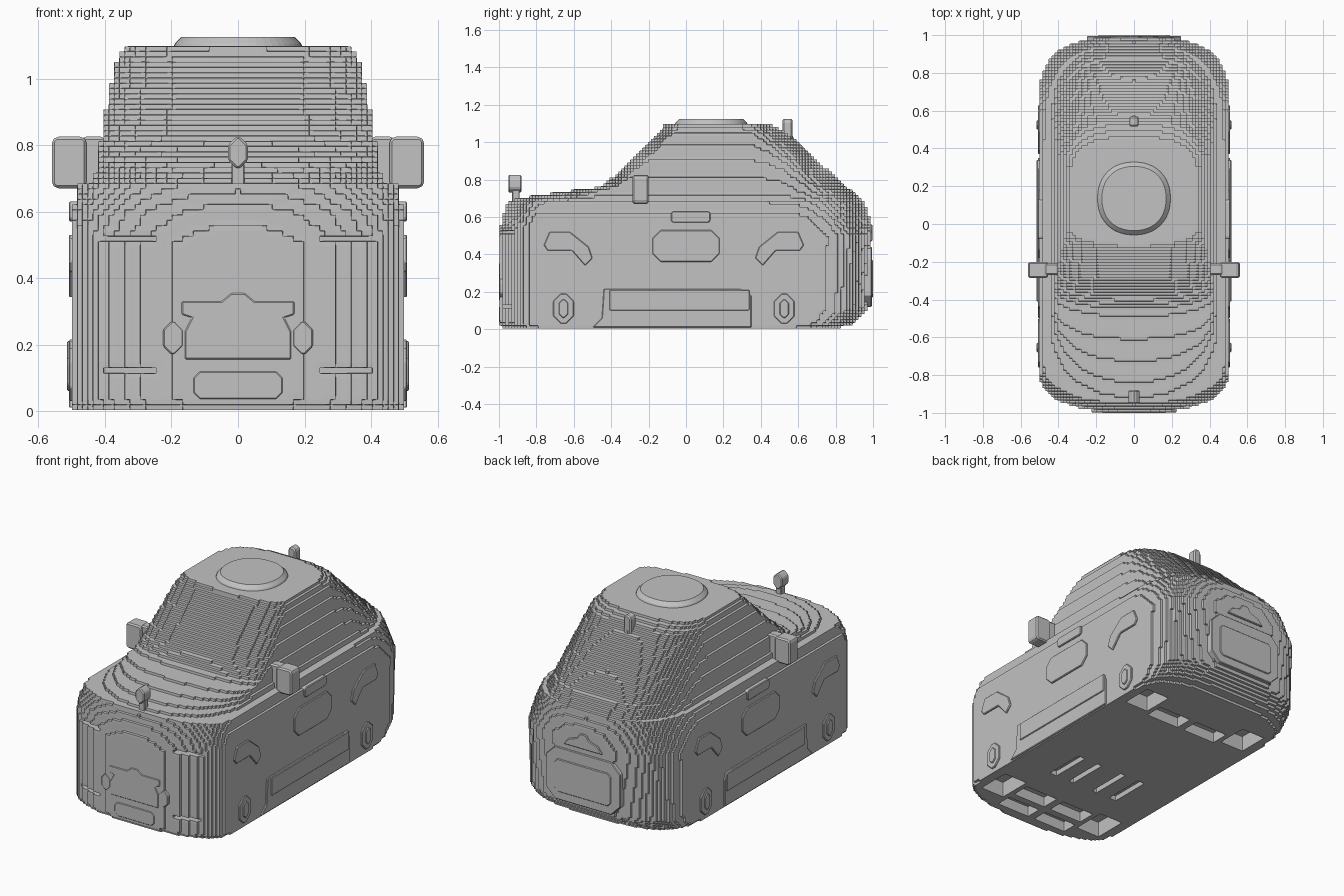
import bpy, bmesh, math

cube = bpy.data.objects.get("Cube")
if cube:
    bpy.data.objects.remove(cube)

grey = bpy.data.materials.new("plain grey")
grey.use_nodes = True
COLOUR = (.54, .54, .54, 1)
grey.diffuse_color = COLOUR
grey.node_tree.nodes["Principled BSDF"].inputs["Base Color"].default_value = COLOUR


def finish(name, bm):
    bmesh.ops.recalc_face_normals(bm, faces=bm.faces)
    mesh = bpy.data.meshes.new(name)
    bm.to_mesh(mesh)
    bm.free()
    mesh.materials.append(grey)
    ob = bpy.data.objects.new(name, mesh)
    bpy.context.scene.collection.objects.link(ob)
    return ob


def mirror(ob):
    ob.modifiers.new("Mirror", 'MIRROR')


def arc(centre, depth, width, roundness, count=24):
    """Half of a rounded outline, running from +x to -x; a negative depth faces the front."""
    points = []
    for i in range(count + 1):
        angle = math.pi * i / count
        c, s = math.cos(angle), max(math.sin(angle), 0)
        x = math.copysign(abs(c) ** (2 / roundness), c) * width
        points.append((x, centre + depth * s ** (2 / roundness)))
    return points


def loft(name, rings, front_round, back_round):
    """Stack rounded outlines: height, half width, front, back, front depth, back depth."""
    bm = bmesh.new()
    loops = []
    for z, width, front, back, front_depth, back_depth in rings:
        outline = arc(back - back_depth, back_depth, width, back_round)
        outline += arc(front + front_depth, -front_depth, width, front_round)[::-1]
        loops.append([bm.verts.new((x, y, z)) for x, y in outline])
    for lower, upper in zip(loops, loops[1:]):
        for i in range(len(lower)):
            j = (i + 1) % len(lower)
            bm.faces.new((lower[i], lower[j], upper[j], upper[i]))
    bm.faces.new(loops[0][::-1])
    bm.faces.new(loops[-1])
    return finish(name, bm)


def prism(name, outline, facing, start, end, bevel=.004):
    """Extrude an outline along x (side) or y (front, back)."""
    bm = bmesh.new()
    low, high = ([bm.verts.new((d, a, b) if facing == "side" else (a, d, b)) for a, b in outline]
                 for d in (start, end))
    for i in range(len(outline)):
        j = (i + 1) % len(outline)
        bm.faces.new((low[i], low[j], high[j], high[i]))
    bm.faces.new(low)
    bm.faces.new(high)
    ob = finish(name, bm)
    if bevel:
        mod = ob.modifiers.new("Bevel", 'BEVEL')
        mod.width, mod.segments = bevel, 1
    return ob


def octagon(left, right, bottom, top, cut):
    return [(left + cut, bottom), (right - cut, bottom), (right, bottom + cut), (right, top - cut),
            (right - cut, top), (left + cut, top), (left, top - cut), (left, bottom + cut)]


def symmetric(half):
    """Complete an outline whose right half is given from bottom to top."""
    return half + [(-x, z) for x, z in reversed(half)]


# Body and cabin as one stepped shell: height, half width, front, back for each zone
lower_body = [(0, .49, -.97, .8), (.03, .5, -1, .9), (.1, .5, -1, .97), (.5, .5, -1, .99),
              (.6, .5, -.98, .98), (.68, .475, -.95, .95)]
bonnet = [(.69, .44, -.93, .94), (.71, .43, -.83, .92)]
cowl = [(.735, .42, -.65, .9)]
cabin = [(.76, .42, -.46, .86), (.83, .41, -.37, .78), (1.05, .37, -.15, .54), (1.1, .33, -.11, .44)]
rings = []
for zone, front_depth in ((lower_body, .2), (bonnet, .4), (cowl, .2), (cabin, .1)):
    for z, width, front, back in zone:
        back_depth = back * (.36 if z < .55 else .53)
        rings.append((z, width, front, back, front_depth, back_depth))
body = loft("body", rings, 2.3, 3)


def cut_opening(x0, x1, y0, y1, z0, z1):
    """Cut a box out of both halves of the body."""
    outline = [(x0, z0), (x1, z0), (x1, z1), (x0, z1)]
    for side in (1, -1):
        cutter = prism("opening_cutter", [(side * x, z) for x, z in outline], "front", y0, y1, 0)
        cutter.hide_render = True
        cutter.hide_set(True)
        mod = body.modifiers.new("Opening", 'BOOLEAN')
        mod.operation, mod.object = 'DIFFERENCE', cutter


# Wheel wells and bays in the underside, slits beside the grille
for y in (-.73, .54):
    cut_opening(.27, .44, y - .1, y + .1, -.1, .1)
for y in (-.87, -.72, .47):
    cut_opening(.03, .24, y - .05, y + .05, -.1, .07)
for x in (.07, .2):
    cut_opening(x, x + .04, -.45, -.2, -.1, .03)
for z in (.125, .515):
    cut_opening(.24, .4, -1.1, -.92, z - .01, z + .01)
steps = body.modifiers.new("Steps", 'REMESH')
steps.mode, steps.octree_depth, steps.scale = 'BLOCKS', 7, .98
soften = body.modifiers.new("Chamfered steps", 'SMOOTH')
soften.factor, soften.iterations = .35, 1

# Raised roof disc
roof_centre = .135
loft("roof_disc", [(z, r, roof_centre - r, roof_centre + r, r, r)
                   for z, r in ((1.08, .2), (1.105, .19), (1.125, .17))], 2.2, 2.2)

# Side panels, mirrored to both flanks
INNER, OUTER, PROUD = .48, .509, .515
crescent = [(-.76, .45), (-.73, .52), (-.62, .52), (-.52, .44),
            (-.5, .38), (-.54, .34), (-.61, .42), (-.74, .42)]
hub = octagon(-.71, -.6, .03, .19, .04)
cap = octagon(-.68, -.63, .06, .16, .02)
for end in ("front", "rear"):
    for part, outline, reach in (("arch", crescent, OUTER), ("hub", hub, OUTER), ("cap", cap, PROUD)):
        if end == "rear":
            outline = [(-.13 - y, z) for y, z in outline]
        mirror(prism(f"{end}_wheel_{part}", outline, "side", INNER, reach))
sill = [(-.5, .01), (.35, .01), (.35, .18), (.29, .215), (-.44, .215), (-.45, .06)]
for part, outline, reach in (("door_panel", octagon(-.18, .18, .36, .53, .045), OUTER),
                             ("door_handle", octagon(-.08, .13, .57, .63, .01), OUTER),
                             ("side_sill", sill, OUTER),
                             ("sill_strip", octagon(-.41, .34, .1, .21, .005), PROUD)):
    mirror(prism(part, outline, "side", INNER, reach))

# Front panels
grille = symmetric([(.16, .155), (.16, .24), (.14, .28), (.17, .29), (.17, .33), (.05, .33), (.02, .355)])
prism("grille_panel", grille, "front", -1, -.95)
prism("front_plate", octagon(-.135, .135, .035, .12, .02), "front", -1, -.95)
mirror(prism("fog_lamp", octagon(.165, .225, .17, .27, .025), "front", -.998, -.95))

# Rear panels
badge = symmetric([(.13, .47), (.1, .51), (.04, .53), (.02, .56)])
prism("boot_panel", octagon(-.25, .25, .12, .44, .06), "back", .95, .994)
prism("rear_plate", octagon(-.19, .19, .17, .37, .02), "back", .95, 1)
prism("boot_badge", badge, "back", .95, .996)

# Door mirrors
mirror(prism("door_mirror", octagon(.455, .56, .67, .825, .012), "front", -.285, -.2, .008))
mirror(prism("mirror_arm", octagon(.39, .48, .665, .825, .015), "front", -.27, -.21, .008))

# Bonnet ornament and roof aerial
prism("ornament_stem", octagon(-.02, .02, .67, .75, .008), "front", -.93, -.89)
prism("ornament_head", octagon(-.03, .03, .73, .825, .024), "front", -.95, -.88, .008)
prism("aerial", octagon(-.025, .025, 1, 1.125, .015), "front", .515, .57, .008)
